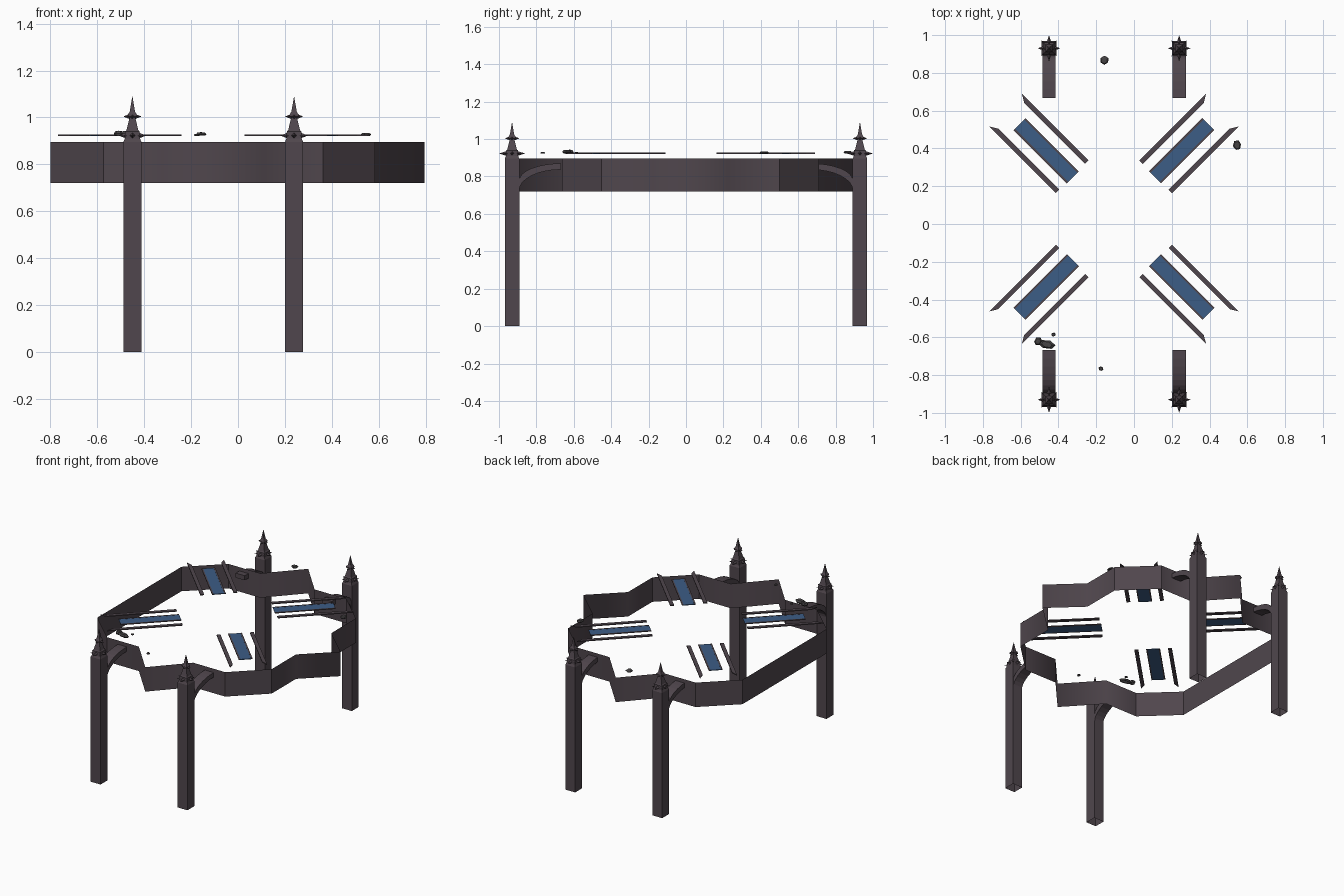
import bpy, bmesh, math, random
from mathutils import Vector, Matrix

if "Cube" in bpy.data.objects:
    bpy.data.objects.remove(bpy.data.objects["Cube"])

random.seed(4)
CX, CY = -0.106, 0.024     # centre of the octagon
ROOT = math.sqrt(0.5)


def material(name, rgb):
    m = bpy.data.materials.new(name)
    m.diffuse_color = (*rgb, 1)
    m.use_nodes = True
    m.node_tree.nodes["Principled BSDF"].inputs["Base Color"].default_value = m.diffuse_color
    return m


STONE = material("purple stone", (0.080, 0.062, 0.074))
BLUE = material("blue carpet", (0.046, 0.109, 0.240))
ROCK = material("grey rock", (0.060, 0.056, 0.058))


def finish(name, bm, mat, recalc=True):
    if recalc:
        bmesh.ops.recalc_face_normals(bm, faces=bm.faces)
    me = bpy.data.meshes.new(name)
    bm.to_mesh(me)
    bm.free()
    me.materials.append(mat)
    ob = bpy.data.objects.new(name, me)
    bpy.context.collection.objects.link(ob)
    return ob


def prism(bm, pts, offset):
    """Extrude a closed loop of 3D points by an offset."""
    a = [bm.verts.new(p) for p in pts]
    b = [bm.verts.new(Vector(p) + Vector(offset)) for p in pts]
    n = len(pts)
    bm.faces.new(a)
    bm.faces.new(b[::-1])
    for i in range(n):
        j = (i + 1) % n
        bm.faces.new((a[j], a[i], b[i], b[j]))


def rings(bm, x, y, levels, sides=4, turn=math.pi / 4):
    """Stack of regular rings (radius, z); radius 0 closes to a tip."""
    prev = None
    for r, z in levels:
        if r == 0:
            tip = bm.verts.new((x, y, z))
            for i in range(sides):
                bm.faces.new((prev[i], prev[(i + 1) % sides], tip))
            return
        cur = [bm.verts.new((x + r * math.cos(turn + 2 * math.pi * i / sides),
                             y + r * math.sin(turn + 2 * math.pi * i / sides), z))
               for i in range(sides)]
        if prev:
            for i in range(sides):
                j = (i + 1) % sides
                bm.faces.new((prev[i], prev[j], cur[j], cur[i]))
        prev = cur


def spike(bm, x, y, z, ang, length, w):
    """Small pyramid pointing outward."""
    d = Vector((math.cos(ang), math.sin(ang), 0))
    s = Vector((-d.y, d.x, 0))
    c = Vector((x, y, z)) + d * 0.006
    base = [bm.verts.new(c + s * w * i + Vector((0, 0, w * k)))
            for i, k in ((-1, 0), (0, -1), (1, 0), (0, 1))]
    tip = bm.verts.new(Vector((x, y, z)) + d * length)
    for i in range(4):
        bm.faces.new((base[i], base[(i + 1) % 4], tip))
    bm.faces.new(base[::-1])


# Rim wall: single sheets around the octagon, three sides bulging to a soft point
W = 0.468
front = [(CX - W, -0.663), (CX - 0.215, -0.663), (CX, -0.898),
         (CX + 0.215, -0.663), (CX + W, -0.663)]
right = [(0.583, CY - 0.476), (0.583, CY - 0.2), (0.795, CY),
         (0.583, CY + 0.2), (0.583, CY + 0.476)]
back = [(x, 2 * CY - y) for x, y in reversed(front)]
left = [(-0.798, CY + 0.476), (-0.798, CY - 0.476)]
sides = [front, right, back, left]
corners = [[sides[i][-1], sides[(i + 1) % 4][0]] for i in range(4)]
bm = bmesh.new()
for strip in sides + corners:
    lo = [bm.verts.new((x, y, 0.72)) for x, y in strip]
    hi = [bm.verts.new((x, y, 0.895)) for x, y in strip]
    for i in range(len(strip) - 1):
        f = bm.faces.new((lo[i], lo[i + 1], hi[i + 1], hi[i]))
        f.smooth = len(strip) > 2
finish("rim_wall", bm, STONE, recalc=False)

# Pillars with pinnacles and flying buttresses
for px in (-0.45, 0.239):
    for sy in (-1, 1):
        py = 0.93 * sy
        bm = bmesh.new()
        rings(bm, px, py, [(0.055, 0), (0.055, 0.895), (0.046, 0.91)])
        finish("pillar", bm, STONE)

        bm = bmesh.new()
        rings(bm, px, py, [(0.046, 0.91), (0.044, 0.94), (0.036, 0.945), (0.017, 1.0),
                           (0.027, 1.004), (0.027, 1.012), (0.016, 1.025), (0, 1.092)])
        for k in range(4):
            spike(bm, px, py, 0.923, k * math.pi / 2, 0.07 if k % 2 else 0.06, 0.02)
            spike(bm, px, py, 0.922, (k + 0.5) * math.pi / 2, 0.06, 0.014)
            spike(bm, px, py, 1.004, k * math.pi / 2, 0.039, 0.013)
        finish("pinnacle", bm, STONE)

        # curved buttress strip from pillar to rim wall
        bm = bmesh.new()
        low, top = [], []
        for i in range(9):
            a = math.pi / 2 * i / 8
            y = sy * (0.667 + 0.225 * math.cos(a))
            low.append((px - 0.035, y, 0.725 + 0.112 * math.sin(a)))
            top.append((px - 0.035, y, 0.78 + 0.09 * math.sin(a)))
        prism(bm, low + top[::-1], (0.07, 0, 0))
        finish("flying_buttress", bm, STONE)

# Diagonal bridges: a carpet with edging between two rails
VC = -0.0015


def plate(name, mat, sx, sy, uv, z, h):
    """Thin plate given in radial (u) and crosswise (v) coordinates."""
    bm = bmesh.new()
    pts = [(CX + sx * (u + v) * ROOT, CY + 0.003 + sy * (u - v) * ROOT, z) for u, v in uv]
    prism(bm, pts, (0, 0, h))
    finish(name, bm, mat)


def bar(u0, u1, u2, v0, v1):
    return [(u0, v0), (u1, v0), (u2, v1), (u0, v1)]


for sx in (-1, 1):
    for sy in (-1, 1):
        plate("carpet", BLUE, sx, sy, bar(0.309, 0.708, 0.708, VC - 0.036, VC + 0.036),
              0.921, 0.005)
        for s in (-1, 1):
            plate("carpet_edge", STONE, sx, sy,
                  bar(0.309, 0.708, 0.708, VC + s * 0.035, VC + s * 0.045), 0.921, 0.006)
            plate("bridge_rail", STONE, sx, sy,
                  bar(0.314, 0.771, 0.813, VC + s * 0.097, VC + s * 0.122), 0.921, 0.007)

# Scattered rubble: x, y, half length, half width, half height, turn
for x, y, a, b, h, t in [(-0.157, 0.866, 0.022, 0.021, 0.007, 0.3),
                         (0.546, 0.417, 0.021, 0.025, 0.006, 0.0),
                         (-0.175, -0.766, 0.012, 0.012, 0.004, 0.5),
                         (-0.508, -0.622, 0.022, 0.019, 0.010, 0.8),
                         (-0.463, -0.637, 0.040, 0.021, 0.010, -0.2),
                         (-0.426, -0.586, 0.012, 0.010, 0.004, 0.0)]:
    bm = bmesh.new()
    rings(bm, 0, 0, [(0.9, -1), (1.1, 0), (0.75, 1), (0, 1.1)], 6, 0.2)
    for v in bm.verts:
        v.co *= random.uniform(0.9, 1.1)
    bm.transform(Matrix.Translation((x, y, 0.922 + h)) @ Matrix.Rotation(t, 4, 'Z')
                 @ Matrix.Diagonal((a, b, h, 1)))
    finish("rubble", bm, ROCK)
